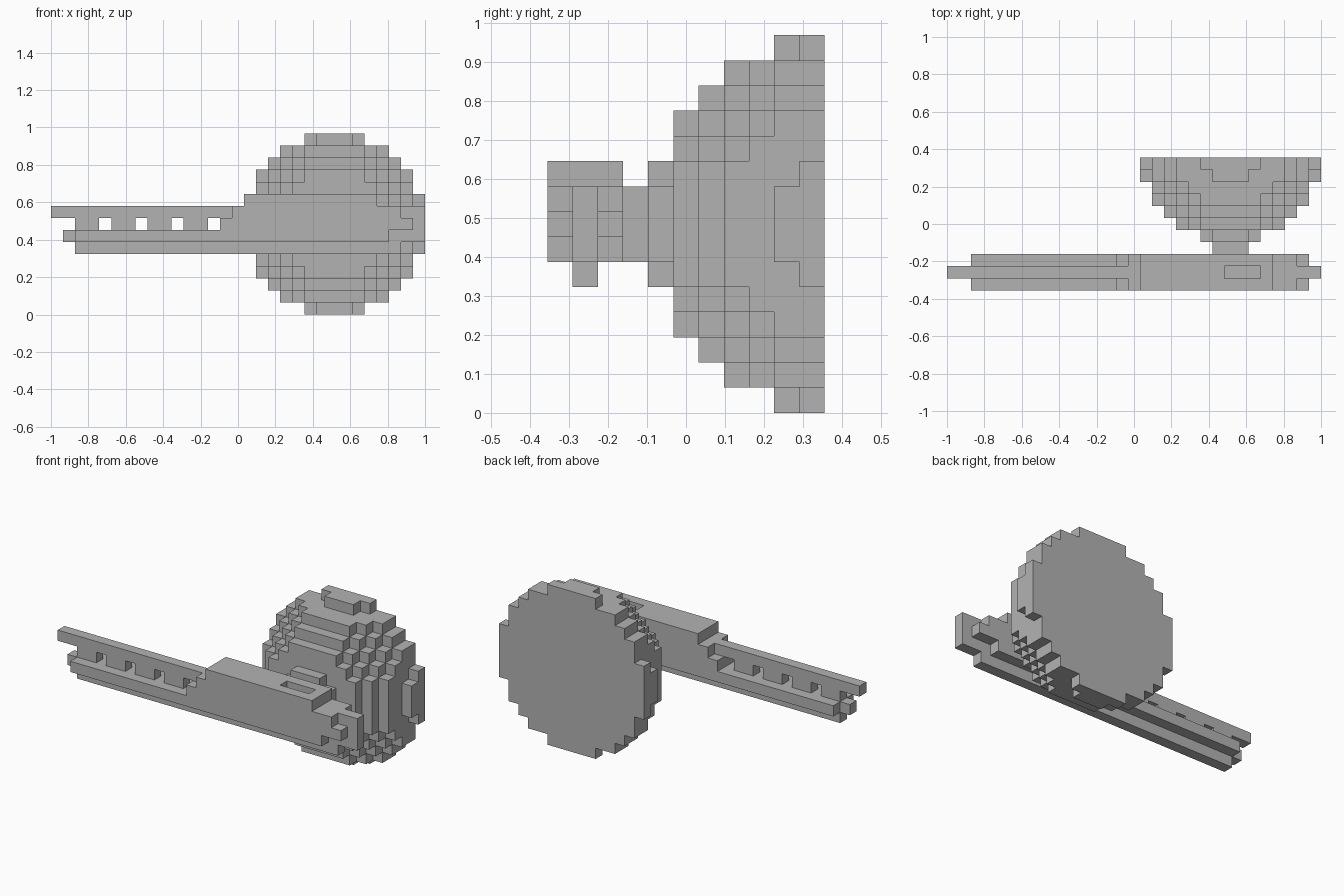
import bpy, bmesh, math
from mathutils import Vector

cube = bpy.data.objects.get("Cube")
if cube:
    bpy.data.objects.remove(cube, do_unlink=True)

CELL = 2 / 31                                  # the model sits on a 31 x 11 x 15 block grid
ORIGIN = Vector((-1, -5.5 * CELL, 0))

grey = bpy.data.materials.new("plain grey")
grey.use_nodes = True
grey.diffuse_color = (0.45, 0.45, 0.45, 1)
grey.node_tree.nodes["Principled BSDF"].inputs["Base Color"].default_value = grey.diffuse_color


def box(x, y, z):
    """All grid cells in half-open x, y, z ranges."""
    return {(i, j, k) for i in range(*x) for j in range(*y) for k in range(*z)}


def skin(name, cells, solid):
    """Make one object from the outer faces of its cells, merging flat areas."""
    bm = bmesh.new()
    corners = {}

    def vert(p):
        if p not in corners:
            corners[p] = bm.verts.new(Vector(p) * CELL + ORIGIN)
        return corners[p]

    for cell in sorted(cells):
        for axis in range(3):
            for side in (0, 1):
                beside = list(cell)
                beside[axis] += 2 * side - 1
                if tuple(beside) in solid:
                    continue
                u, v = (axis + 1) % 3, (axis + 2) % 3
                loop = []
                for du, dv in ((0, 0), (1, 0), (1, 1), (0, 1)):
                    p = list(cell)
                    p[axis] += side
                    p[u] += du
                    p[v] += dv
                    loop.append(vert(tuple(p)))
                bm.faces.new(loop if side else loop[::-1])
    bmesh.ops.dissolve_limit(bm, angle_limit=math.radians(1),
                             verts=bm.verts, edges=bm.edges)
    mesh = bpy.data.meshes.new(name)
    bm.to_mesh(mesh)
    bm.free()
    mesh.materials.append(grey)
    obj = bpy.data.objects.new(name, mesh)
    bpy.context.collection.objects.link(obj)


# Stepped half ball with a flat back
dome = {(i, j, k) for i, j, k in box((16, 31), (4, 11), (0, 15))
        if (i - 23) ** 2 + (j - 11) ** 2 + (k - 7) ** 2 <= 56}

# Short peg joining the dome to the bar
neck = box((22, 25), (3, 4), (6, 9))

# Central spine: long rails, closed behind the window row
MID = (1, 2)
spine = (box((2, 29), MID, (5, 6)) | box((1, 31), MID, (6, 7))
         | box((2, 31), MID, (7, 8)) | box((0, 31), MID, (8, 9))
         | box((16, 27), MID, (9, 10)))
for window in range(4, 14, 3):
    spine -= box((window, window + 1), MID, (7, 8))
spine -= box((23, 26), MID, (9, 10))           # slot in the top

# Side cheeks, the same on both sides of the spine
cheeks = set()
for y in (0, 2):
    for z, ends in enumerate(((2, 28), (14, 30), (15, 29), (16, 27)), 6):
        cheeks |= box(ends, (y, y + 1), (z, z + 1))

parts = {"dome": dome, "neck": neck, "bar": spine | cheeks}
solid = set().union(*parts.values())
for name, cells in parts.items():
    skin(name, cells, solid)
